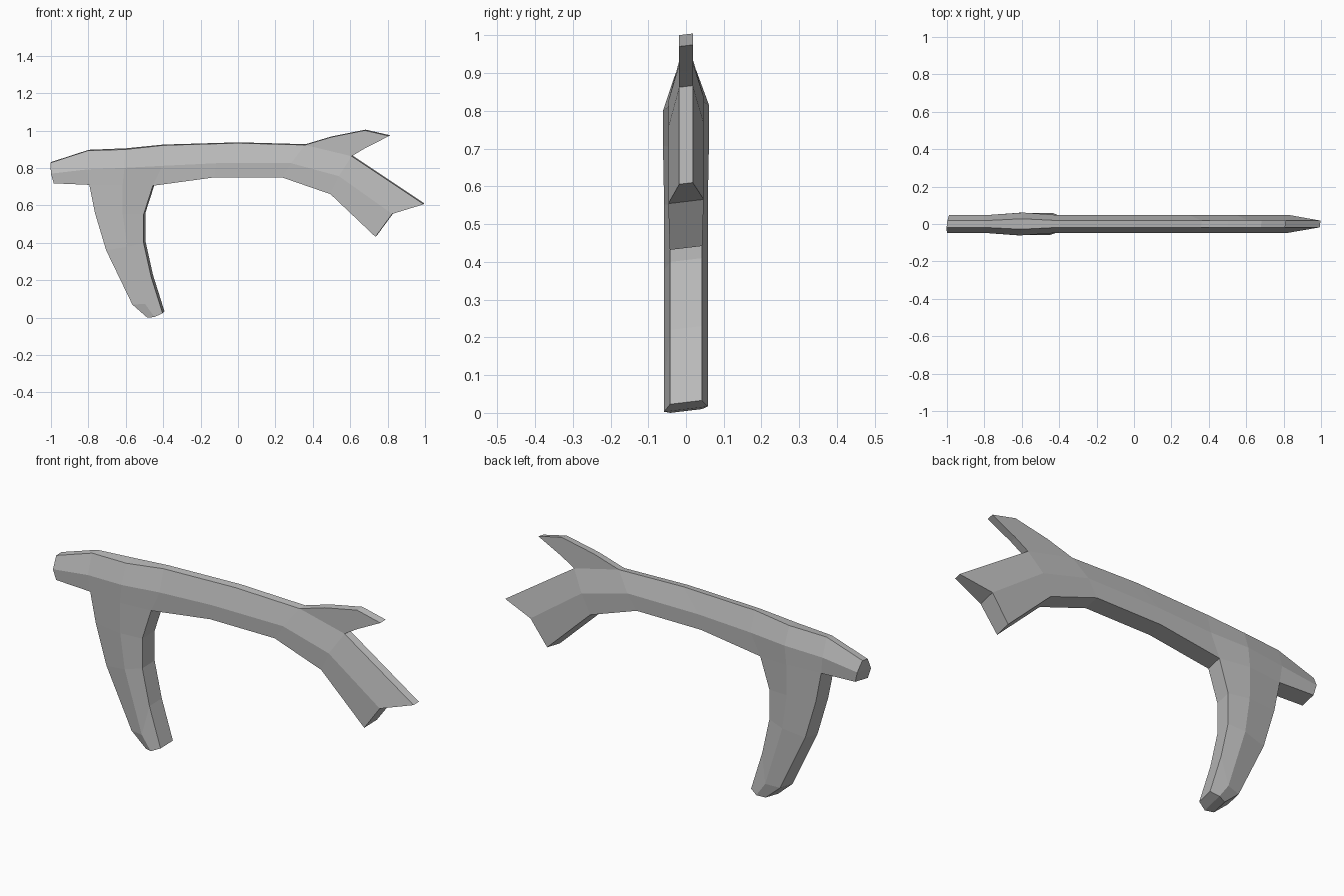
import bpy, bmesh

if "Cube" in bpy.data.objects:
    bpy.data.objects.remove(bpy.data.objects["Cube"])

TOP, MID, LOW, GRIP, CENTRE = 0.018, 0.047, 0.043, 0.042, 0.061  # half thicknesses
LEAN = 0.12  # slight skew of the far side, to the right and upwards

bm = bmesh.new()


def sheet(lines):
    """Near side: quads between neighbouring lines of (x, z, half thickness)."""
    for a, b in zip(lines, lines[1:]):
        for i in range(len(a) - 1):
            pts = (a[i], b[i], b[i + 1], a[i + 1])
            bm.faces.new([bm.verts.new((x, -w, z)) for x, z, w in pts])


def line(points, w, swell=None):
    """Give (x, z) points a thickness; swell overrides the third one."""
    return [(x, z, swell if swell and i == 2 else w) for i, (x, z) in enumerate(points)]


# Main bar, curving down into the lower fork
top = line([(-1, .825), (-.8, .89), (-.6, .897), (-.4, .918), (0, .93),
            (.36, .92), (.61, .86), (.995, .603)], TOP, 0.028)
mid = line([(-.995, .77), (-.8, .793), (-.6, .803), (-.4, .812), (-.11, .826),
            (.29, .826), (.545, .757), (.83, .555)], MID, CENTRE)
low = line([(-.98, .718), (-.79, .71), (-.61, .71), (-.45, .705), (-.12, .75),
            (.24, .75), (.5, .66), (.74, .432)], LOW, CENTRE)
sheet([top, mid, low])

# Curved grip hanging from the bar
left = [low[1]] + line([(-.76, .56), (-.70, .36), (-.56, .07), (-.48, 0)], GRIP)
centre = [low[2]] + line([(-.61, .555), (-.585, .38), (-.49, .075), (-.44, .005)], CENTRE - .003)
right = [low[3]] + line([(-.50, .55), (-.50, .40), (-.46, .22), (-.398, .023)], GRIP)
sheet([left, centre, right])

# Upper fork, a thin prong
prong = [top[5]] + line([(.5, .962), (.68, .998), (.81, .968), (.68, .902)], TOP) + [top[6]]
bm.faces.new([bm.verts.new((x, -w, z)) for x, z, w in prong])

# Weld, copy to the far side and close the rim
bmesh.ops.remove_doubles(bm, verts=bm.verts, dist=1e-4)
rim = [e for e in bm.edges if e.is_boundary]
near = list(bm.verts)
copy = bmesh.ops.duplicate(bm, geom=near + list(bm.edges) + list(bm.faces))["vert_map"]
far = {v: copy[v] for v in near}
for v in far.values():
    v.co.y = -v.co.y
for e in rim:
    a, b = e.verts
    bm.faces.new((a, b, far[b], far[a]))
bmesh.ops.recalc_face_normals(bm, faces=bm.faces)

# Skew and stand on the ground
for v in bm.verts:
    v.co.x += LEAN * v.co.y
    v.co.z += LEAN * v.co.y
lowest = min(v.co.z for v in bm.verts)
for v in bm.verts:
    v.co.z -= lowest

mesh = bpy.data.meshes.new("forked_handle")
bm.to_mesh(mesh)
bm.free()
obj = bpy.data.objects.new("forked_handle", mesh)
bpy.context.collection.objects.link(obj)

grey = bpy.data.materials.new("grey")
grey.diffuse_color = (0.5, 0.5, 0.5, 1)
grey.use_nodes = True
grey.node_tree.nodes["Principled BSDF"].inputs["Base Color"].default_value = grey.diffuse_color
mesh.materials.append(grey)
